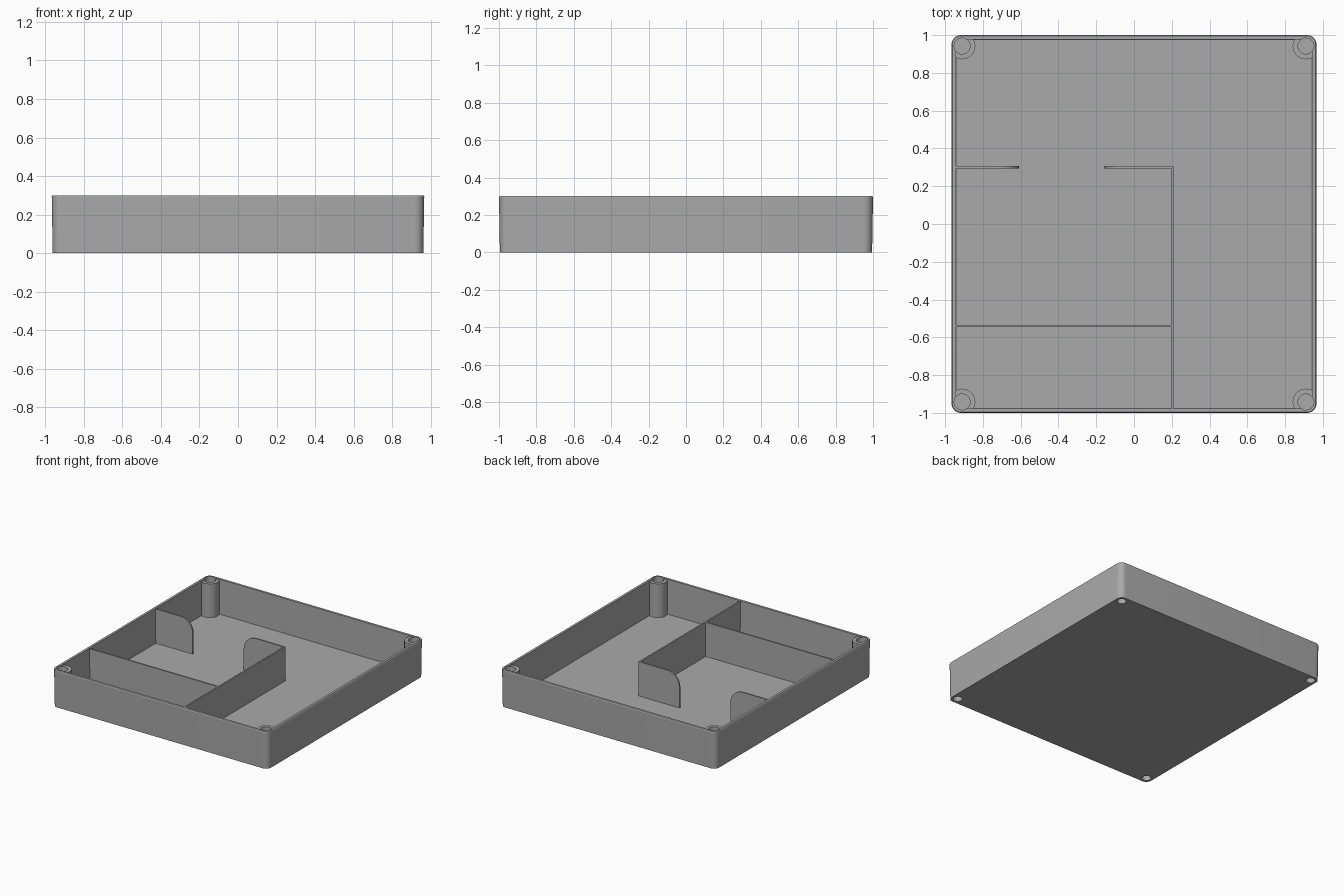
import bpy, bmesh, math

cube = bpy.data.objects.get("Cube")
if cube:
    bpy.data.objects.remove(cube)

WIDTH, DEPTH, HEIGHT, FLOOR = 0.966, 1.0, 0.30, 0.02
DIVIDER_TOP, THICK = 0.296, 0.012

grey = bpy.data.materials.new("plain grey")
grey.use_nodes = True
color = (0.4, 0.4, 0.4, 1)
grey.diffuse_color = color
grey.node_tree.nodes["Principled BSDF"].inputs["Base Color"].default_value = color


def finish(name, bm):
    bmesh.ops.recalc_face_normals(bm, faces=bm.faces)
    mesh = bpy.data.meshes.new(name)
    bm.to_mesh(mesh)
    bm.free()
    mesh.materials.append(grey)
    obj = bpy.data.objects.new(name, mesh)
    bpy.context.collection.objects.link(obj)
    return obj


def rounded_rect(hx, hy, r, steps=8):
    pts = []
    for i, (sx, sy) in enumerate([(1, 1), (-1, 1), (-1, -1), (1, -1)]):
        for k in range(steps + 1):
            a = (i + k / steps) * math.pi / 2
            pts.append((sx * (hx - r) + r * math.cos(a), sy * (hy - r) + r * math.sin(a)))
    return pts


def loft(name, levels):
    """Closed solid through rounded rectangles given as (half x, half y, radius, z)."""
    bm = bmesh.new()
    rings = [[bm.verts.new((x, y, z)) for x, y in rounded_rect(hx, hy, r)]
             for hx, hy, r, z in levels]
    for low, high in zip(rings, rings[1:]):
        for i in range(len(low)):
            j = (i + 1) % len(low)
            bm.faces.new((low[i], low[j], high[j], high[i]))
    bm.faces.new(rings[0])
    bm.faces.new(rings[-1])
    return finish(name, bm)


def cylinders(name, radius, z0, z1):
    """One upright cylinder in each corner."""
    bm = bmesh.new()
    for sx in (-1, 1):
        for sy in (-1, 1):
            made = bmesh.ops.create_cone(bm, cap_ends=True, segments=40,
                                         radius1=radius, radius2=radius, depth=z1 - z0)
            bmesh.ops.translate(bm, verts=made["verts"],
                                vec=(sx * 0.91, sy * 0.942, (z0 + z1) / 2))
    return finish(name, bm)


def subtract(obj, cutter):
    mod = obj.modifiers.new("cut", "BOOLEAN")
    mod.operation, mod.solver, mod.object = "DIFFERENCE", "EXACT", cutter
    bpy.context.view_layer.objects.active = obj
    bpy.ops.object.modifier_apply(modifier=mod.name)
    bpy.data.objects.remove(cutter)


# Tray shell with slightly drafted walls
tray = loft("tray", [(WIDTH - 0.005, DEPTH - 0.005, 0.045, 0),
                     (WIDTH, DEPTH, 0.05, HEIGHT - 0.006),
                     (WIDTH - 0.004, DEPTH - 0.004, 0.046, HEIGHT)])
cavity = loft("cavity", [(WIDTH - 0.026, DEPTH - 0.026, 0.02, FLOOR),
                         (WIDTH - 0.022, DEPTH - 0.022, 0.024, HEIGHT + 0.05)])

# Corner posts stay standing in the cavity, bored from both ends
subtract(cavity, cylinders("corner_posts", 0.07, -0.1, HEIGHT - 0.008))
subtract(tray, cavity)
subtract(tray, cylinders("upper_bores", 0.042, 0.2, HEIGHT + 0.1))
subtract(tray, cylinders("lower_bores", 0.034, -0.1, 0.06))


def divider(name, x0, x1, y, round_end=0, radius=0.11):
    """Thin wall along x; round_end = -1 or 1 rounds the top corner at that end."""
    z0, z1 = FLOOR - 0.005, DIVIDER_TOP
    fixed, free = (x1, x0) if round_end < 0 else (x0, x1)
    outline = [(fixed, z1), (fixed, z0), (free, z0)]
    if round_end:
        for k in range(13):
            a = k / 12 * math.pi / 2
            outline.append((free - round_end * radius * (1 - math.cos(a)),
                            z1 - radius * (1 - math.sin(a))))
    else:
        outline.append((free, z1))
    bm = bmesh.new()
    face = bm.faces.new([bm.verts.new((x, y - THICK / 2, z)) for x, z in outline])
    made = bmesh.ops.extrude_face_region(bm, geom=[face])
    moved = [v for v in made["geom"] if isinstance(v, bmesh.types.BMVert)]
    bmesh.ops.translate(bm, verts=moved, vec=(0, THICK, 0))
    return finish(name, bm)


# Inner dividers
wall = -WIDTH + 0.015
parts = [tray,
         divider("cross_divider", wall, 0.2, -0.54),
         divider("right_tab", wall, -0.61, 0.3, 1),
         divider("middle_tab", -0.155, 0.2, 0.3, -1)]
long_divider = divider("long_divider", -DEPTH + 0.015, 0.306, 0)
long_divider.rotation_euler.z = math.pi / 2
long_divider.location.x = 0.204
parts.append(long_divider)

# Smooth the curved faces, keep the edges crisp
bpy.ops.object.select_all(action="DESELECT")
for part in parts:
    part.select_set(True)
bpy.context.view_layer.objects.active = tray
bpy.ops.object.shade_smooth_by_angle(angle=math.radians(30))
